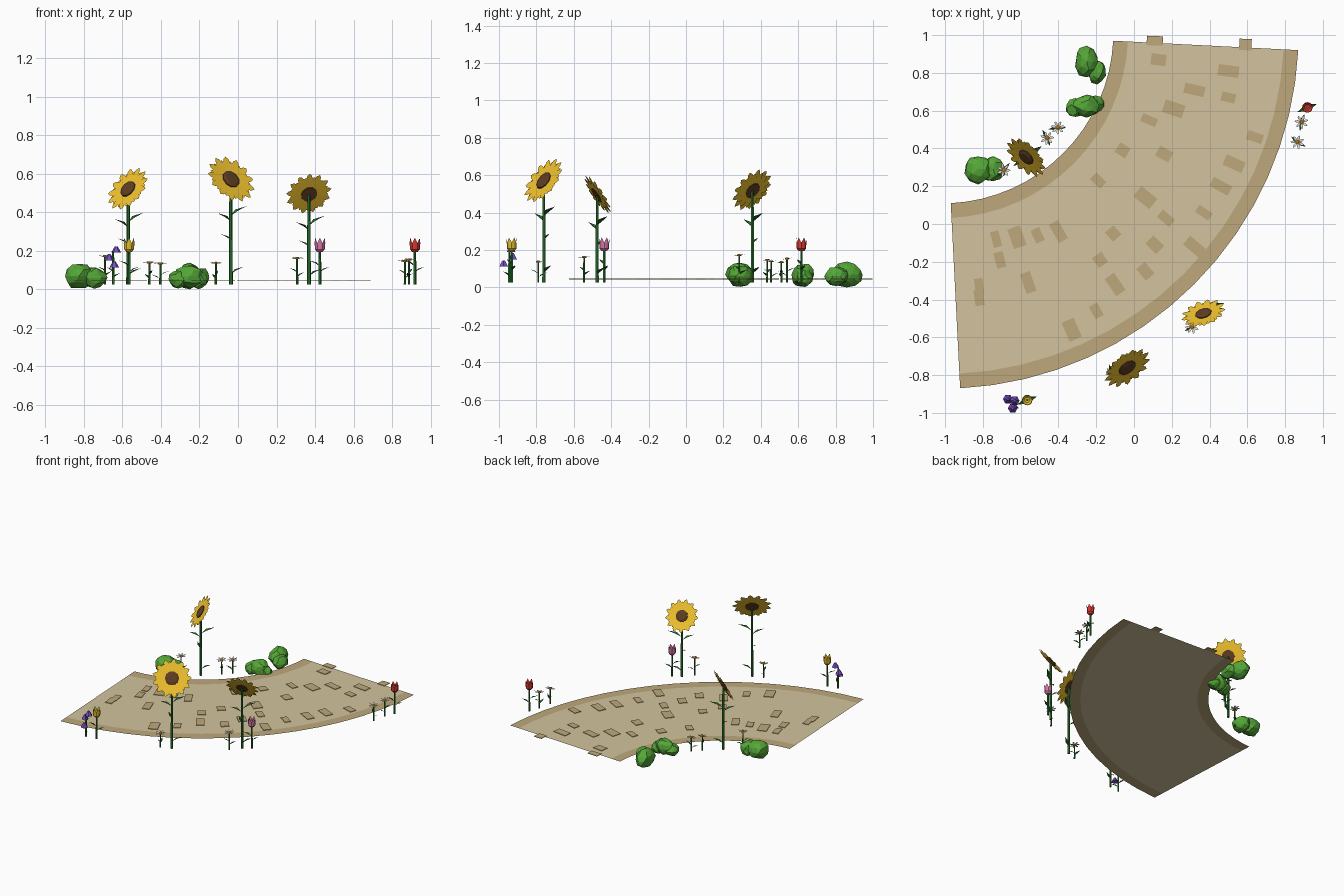
import bpy, bmesh, math, random
from mathutils import Vector, Matrix

if "Cube" in bpy.data.objects:
    bpy.data.objects.remove(bpy.data.objects["Cube"])

random.seed(4)
C = Vector((-1.016, 1.016, 0))      # centre of the path's curve
TOP = 0.042                         # height of the path surface
mats = {}


def mat(name, hexcode):
    m = bpy.data.materials.new(name)
    rgb = [int(hexcode[i:i + 2], 16) / 255 for i in (0, 2, 4)]
    m.diffuse_color = [((c + 0.055) / 1.055) ** 2.4 for c in rgb] + [1]
    m.use_nodes = True
    m.node_tree.nodes["Principled BSDF"].inputs["Base Color"].default_value = m.diffuse_color
    mats[name] = m


for n, h in dict(sand="D3C49F", edge="BFA97C", stone="BFA97C", green="2F7D33", leaf="2C6E30",
                 bush="55A838", gold="F0C22E", brown="5E3D22", white="F2F0EC", orange="F0A020",
                 red="D83A32", pink="D878A8", yellow="E2BE30", purple="7A4FC8").items():
    mat(n, h)


def make(name, verts, faces, colour):
    me = bpy.data.meshes.new(name)
    me.from_pydata([tuple(v) for v in verts], [], faces)
    me.materials.append(mats[colour])
    ob = bpy.data.objects.new(name, me)
    bpy.context.collection.objects.link(ob)
    return ob


def loft(name, rings, colour, caps=True):
    """Skin rings of points with equal counts."""
    n = len(rings[0])
    faces = [(k * n + i, k * n + (i + 1) % n, (k + 1) * n + (i + 1) % n, (k + 1) * n + i)
             for k in range(len(rings) - 1) for i in range(n)]
    if caps:
        faces += [tuple(range(n))[::-1], tuple(range((len(rings) - 1) * n, len(rings) * n))]
    return make(name, [p for r in rings for p in r], faces, colour)


def ring(c, r, n, rot=Matrix.Identity(3), z=0):
    return [Vector(c) + rot @ Vector((r * math.cos(math.tau * i / n), r * math.sin(math.tau * i / n), z))
            for i in range(n)]


def stem(name, x, y, z, r):
    loft(name, [ring((x, y, 0.025), r, 6), ring((x, y, z), r * 0.8, 6)], "green")


def leaves(name, specs):
    """specs: (x, y, z, azimuth in degrees, length); each leaf is a folded blade."""
    vs, fs = [], []
    for x, y, z, az, L in specs:
        m = Matrix.Rotation(math.radians(az), 3, 'Z')
        pts = [(0, 0, 0), (.4, -.19, .32), (.45, 0, .26), (.4, .19, .32), (1, 0, .5)]
        b = len(vs)
        vs += [Vector((x, y, z)) + m @ (Vector(p) * L) for p in pts]
        fs += [tuple(b + i for i in f) for f in ((0, 1, 2), (0, 2, 3), (1, 4, 2), (2, 4, 3))]
    make(name, vs, fs, "leaf")


def petals(name, c, rot, n, r0, r1, w, lift, colour, phase=0.0):
    vs, fs = [], []
    for i in range(n):
        m = rot @ Matrix.Rotation(math.tau * i / n + phase, 3, 'Z')
        pts = [(r0, -w * .3, 0), (r0 + (r1 - r0) * .5, -w / 2, lift * .6), (r0 + (r1 - r0) * .85, -w * .3, lift),
               (r1, 0, lift), (r0 + (r1 - r0) * .85, w * .3, lift), (r0 + (r1 - r0) * .5, w / 2, lift * .6),
               (r0, w * .3, 0)]
        fs.append(tuple(range(len(vs), len(vs) + 7)))
        vs += [Vector(c) + m @ Vector(p) for p in pts]
    make(name, vs, fs, colour)


# Curved path: sandy band between two darker borders
A0, A1, SEG = math.radians(-87.1), math.radians(-2.9), 16
for name, r0, r1, col in (("inner_border", .907, .985, "edge"), ("path", .985, 1.81, "sand"),
                          ("outer_border", 1.81, 1.888, "edge")):
    vs = []
    for i in range(SEG + 1):
        a = A0 + (A1 - A0) * i / SEG
        vs += [C + Vector((r * math.cos(a), r * math.sin(a), TOP)) for r in (r0, r1)]
    make(name, vs, [(2 * i, 2 * i + 1, 2 * i + 3, 2 * i + 2) for i in range(SEG)], col)

# Paving stones, turned to follow the curve
spots = [(.11, .97), (.59, .95), (.13, .87), (.50, .81), (.32, .71), (.50, .67), (.21, .61), (.08, .55),
         (.64, .46), (-.06, .39), (.16, .37), (.53, .32), (.46, .20), (-.19, .23), (.06, .14), (.37, .06),
         (.17, .03), (-.11, -.05), (.11, -.11), (.32, -.12), (-.40, -.04), (-.51, -.06), (-.62, -.07),
         (-.73, -.08), (-.71, -.19), (-.18, -.19), (.06, -.25), (-.10, -.32), (-.56, -.31), (-.20, -.46),
         (-.33, -.56), (-.82, -.33), (-.82, -.39)]
sizes = [(.085, .05), (.065, .06), (.08, .06), (.11, .06), (.11, .055), (.075, .05), (.11, .07), (.085, .045)]
for i, (x, y) in enumerate(spots):
    a = math.atan2(y - C.y, x - C.x)
    w, d = sizes[i % len(sizes)]
    m = Matrix.Rotation(a, 3, 'Z')
    loft("paving_stone", [[Vector((x, y, z)) + m @ Vector((sx * w / 2, sy * d / 2, 0))
                           for sx, sy in ((-1, -1), (1, -1), (1, 1), (-1, 1))]
                          for z in (TOP + .001, TOP + .005)], "stone")

# Sunflowers: stem, leaves, tilted head
for x, y, z, az, R in ((-.57, .355, .52, -135, .13), (-.037, -.76, .57, -54, .14), (.368, -.475, .495, 107, .122)):
    a = math.radians(az)
    n = Vector((.84 * math.cos(a), .84 * math.sin(a), .54))
    rot = n.to_track_quat('Z', 'Y').to_matrix()
    c = Vector((x, y, z))
    stem("sunflower_stem", x, y, z - .005, .01)
    leaves("sunflower_leaves", [(x, y, z * .67, 35, .1), (x, y, z * .62, 215, .085),
                                (x, y, z * .45, 150, .06), (x, y, z * .14, 30, .075)])
    petals("sunflower_petals", c, rot, 13, R * .3, R, R * .34, .004, "gold")
    petals("sunflower_back_petals", c - n * .004, rot, 13, R * .3, R * .86, R * .28, .002, "gold", math.pi / 13)
    loft("sunflower_disc", [ring(c, R * .36, 10, rot, -.006), ring(c, R * .36, 10, rot, .006),
                            ring(c, R * .24, 10, rot, .012)], "brown")

# Tulips: cup with a pointed rim
for x, y, col in ((-.565, -.932, "yellow"), (.425, -.437, "pink"), (.918, .617, "red")):
    stem("tulip_stem", x, y, .205, .008)
    leaves("tulip_leaves", [(x, y, .09, 20, .055), (x, y, .12, 205, .06)])
    rim = ring((x, y, .24), .028, 12)
    for i, p in enumerate(rim):
        p.z += .027 if i % 2 else 0
    loft("tulip_cup", [ring((x, y, .194), .014, 12), ring((x, y, .207), .025, 12), rim], col, False)
    make("tulip_base", ring((x, y, .194), .014, 12), [tuple(range(12))], col)

# Daisies
for i, (x, y, z) in enumerate(((-.69, .285, .17), (-.46, .455, .137), (-.403, .51, .132), (.887, .54, .152),
                               (.866, .434, .145), (.307, -.545, .16), (-.115, -.79, .135))):
    stem("daisy_stem", x, y, z, .006)
    az = 50 + 70 * i
    leaves("daisy_leaves", [(x, y, z * .4, az, .05), (x, y, z * .55, az + 170, .045)])
    tilt = Matrix.Rotation(.15, 3, 'X')
    petals("daisy_petals", (x, y, z), tilt, 7, .008, .037, .014, .003, "white", i)
    loft("daisy_centre", [ring((x, y, z - .002), .012, 8), ring((x, y, z + .004), .012, 8),
                          ring((x, y, z + .008), .006, 8)], "orange")

# Bellflower
bx, by = -.648, -.945
stem("bellflower_stem", bx, by, .2, .007)
leaves("bellflower_leaves", [(bx, by, .06, 320, .05), (bx, by, .09, 130, .05)])
for dx, dy, z in ((.016, .01, .19), (-.02, .018, .15), (.006, -.03, .112)):
    p = (bx + dx, by + dy)
    loft("bellflower_bell", [ring((*p, z), .026, 6), ring((*p, z + .018), .016, 6), ring((*p, z + .033), .007, 6)],
         "purple")

# Bushes: clusters of faceted lumps
for c, r in (((-.825, .29, .068), (.075, .075, .067)), ((-.745, .29, .06), (.066, .07, .056)),
             ((-.25, .625, .067), (.075, .06, .064)), ((-.31, .615, .052), (.05, .05, .045)),
             ((-.205, .635, .05), (.045, .045, .045)),
             ((-.25, .86, .068), (.065, .084, .066)), ((-.195, .805, .06), (.048, .065, .052))):
    bm = bmesh.new()
    bmesh.ops.create_icosphere(bm, subdivisions=2, radius=1)
    for v in bm.verts:
        k = random.uniform(.88, 1.1)
        v.co = Vector((c[i] + v.co[i] * r[i] * k for i in range(3)))
        v.co.z = max(v.co.z, 0)
    me = bpy.data.meshes.new("bush")
    bm.to_mesh(me)
    bm.free()
    me.materials.append(mats["bush"])
    bpy.context.collection.objects.link(bpy.data.objects.new("bush", me))
